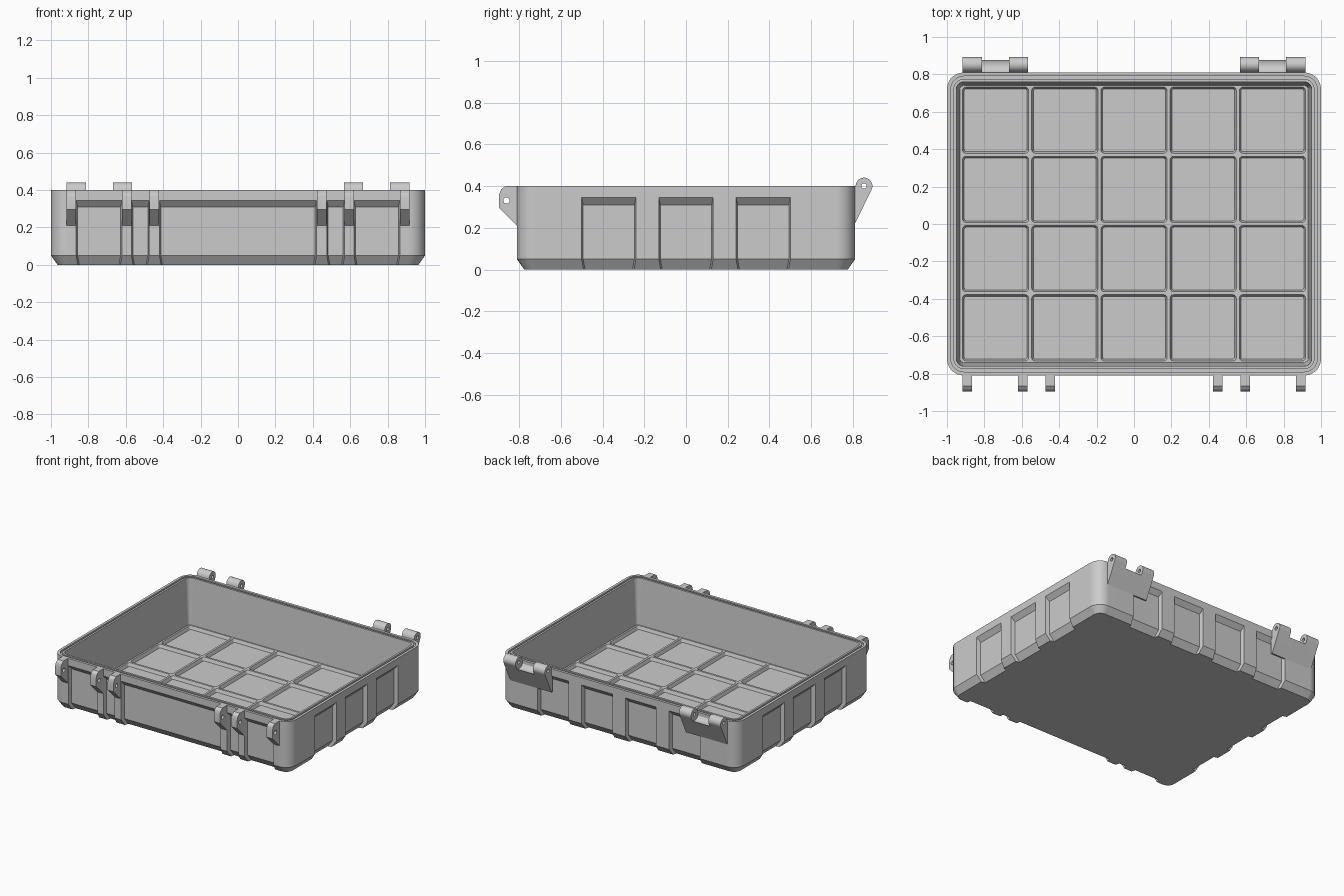
import bpy, bmesh
from math import sin, cos, pi, radians
from mathutils import Matrix, Vector

if "Cube" in bpy.data.objects:
    bpy.data.objects.remove(bpy.data.objects["Cube"], do_unlink=True)

HALF_X, HALF_Y, HEIGHT = 1.0, 0.81, 0.4
FLOOR, CELL_DEPTH, PITCH = 0.05, 0.025, 0.37

grey = bpy.data.materials.new("plain grey")
grey.use_nodes = True
GREY = (0.6, 0.6, 0.6, 1)
grey.diffuse_color = GREY
grey.node_tree.nodes["Principled BSDF"].inputs["Base Color"].default_value = GREY


def finish_mesh(bm, name):
    bmesh.ops.recalc_face_normals(bm, faces=bm.faces)
    mesh = bpy.data.meshes.new(name)
    bm.to_mesh(mesh)
    bm.free()
    mesh.materials.append(grey)
    obj = bpy.data.objects.new(name, mesh)
    bpy.context.collection.objects.link(obj)
    return obj


def activate(obj):
    bpy.ops.object.select_all(action="DESELECT")
    obj.select_set(True)
    bpy.context.view_layer.objects.active = obj


def cut(obj, cutter):
    mod = obj.modifiers.new("cut", "BOOLEAN")
    mod.operation, mod.solver, mod.object = "DIFFERENCE", "EXACT", cutter
    activate(obj)
    bpy.ops.object.modifier_apply(modifier=mod.name)
    bpy.data.objects.remove(cutter, do_unlink=True)


def smooth(obj):
    activate(obj)
    bpy.ops.object.shade_smooth_by_angle(angle=radians(28))
    mod = obj.modifiers.new("weighted normals", "WEIGHTED_NORMAL")
    mod.keep_sharp = True


def rounded_ring(hx, hy, r, z, steps, center=(0, 0)):
    """Rounded rectangle of points, counter-clockwise."""
    pts = []
    for q, (sx, sy) in enumerate([(1, 1), (-1, 1), (-1, -1), (1, -1)]):
        for i in range(steps + 1):
            a = (q + i / steps) * pi / 2
            pts.append((center[0] + sx * (hx - r) + r * cos(a),
                        center[1] + sy * (hy - r) + r * sin(a), z))
    return pts


def loft(bm, rings):
    """Closed solid through rings of equal point count."""
    loops = [[bm.verts.new(p) for p in ring] for ring in rings]
    n = len(loops[0])
    for low, high in zip(loops, loops[1:]):
        for i in range(n):
            j = (i + 1) % n
            bm.faces.new((low[i], low[j], high[j], high[i]))
    bm.faces.new(loops[0][::-1])
    bm.faces.new(loops[-1])


def extrude_x(bm, profile, x0, x1):
    loft(bm, [[(x, y, z) for y, z in profile] for x in (x0, x1)])


def rod_cutter(x0, x1, y, z, r, sides):
    bm = bmesh.new()
    circle = [(y + r * cos(2 * pi * i / sides), z + r * sin(2 * pi * i / sides))
              for i in range(sides)]
    extrude_x(bm, circle, x0, x1)
    return finish_mesh(bm, "rod_cutter")


# Tray shell: outside, grooved rim and cavity in one loft of (inset, height)
shell_profile = [(0.035, 0), (0, 0.05), (0, HEIGHT), (0.02, HEIGHT),
                 (0.02, 0.385), (0.035, 0.385), (0.035, HEIGHT),
                 (0.05, HEIGHT), (0.07, FLOOR)]
bm = bmesh.new()
loft(bm, [rounded_ring(HALF_X - d, HALF_Y - d, 0.09 - d, z, 7)
          for d, z in shell_profile])
tray = finish_mesh(bm, "tray")

# Floor compartments
bm = bmesh.new()
for col in range(5):
    for row in range(4):
        c = ((col - 2) * PITCH, (row - 1.5) * PITCH)
        loft(bm, [rounded_ring(h, h, r, z, 3, c) for h, r, z in
                  ((0.168, 0.012, FLOOR - CELL_DEPTH),
                   (0.177, 0.018, FLOOR),
                   (0.177, 0.018, FLOOR + 0.02))])
cut(tray, finish_mesh(bm, "cell_cutter"))

# Recessed panels: (distance from wall, height) swept along each wall
panel_profile = [(0.02, 0.368), (-0.03, 0.31), (-0.03, 0.05),
                 (-0.072, -0.01), (0.02, -0.01)]


def add_panel(bm, wall, turn, start, end):
    rot = Matrix.Rotation(turn, 3, "Z")
    loft(bm, [[rot @ Vector((x - side * n * 0.25, -wall - n, z))
               for n, z in panel_profile]
              for x, side in ((start, 1), (end, -1))])


bm = bmesh.new()
for start, end in ((-0.865, -0.62), (-0.57, -0.475), (-0.42, 0.42),
                   (0.475, 0.57), (0.62, 0.865)):
    add_panel(bm, HALF_Y, 0, start, end)
for i in range(4):
    mid = (i - 1.5) * PITCH
    add_panel(bm, HALF_Y, pi, mid - 0.13, mid + 0.13)
for turn in (pi / 2, -pi / 2):
    for i in (-1, 0, 1):
        add_panel(bm, HALF_X, turn, i * PITCH - 0.13, i * PITCH + 0.13)
cut(tray, finish_mesh(bm, "panel_cutter"))
smooth(tray)

# Front latch lugs
lug_profile = [(-0.80, 0.4), (-0.865, 0.4), (-0.885, 0.385), (-0.895, 0.36),
               (-0.895, 0.295), (-0.81, 0.21), (-0.80, 0.21)]
for side, label in ((1, "left"), (-1, "right")):
    for x, place in ((0.892, "outer"), (0.595, "middle"), (0.448, "inner")):
        bm = bmesh.new()
        extrude_x(bm, lug_profile, side * x - 0.025, side * x + 0.025)
        lug = finish_mesh(bm, f"latch_lug_{label}_{place}")
        cut(lug, rod_cutter(side * x - 0.1, side * x + 0.1, -0.86, 0.33, 0.015, 16))
        smooth(lug)

# Back hinges: bracket with two knuckles and a cleared gap between them
KY, KZ, KR = 0.853, 0.4, 0.04
arc = [radians(-28 + i * 11) for i in range(19)]
hinge_profile = [(0.80, 0.36), (0.80, 0.22), (0.81, 0.22)]
hinge_profile += [(KY + KR * cos(a), KZ + KR * sin(a)) for a in arc]
for side, label in ((1, "left"), (-1, "right")):
    bm = bmesh.new()
    extrude_x(bm, hinge_profile, side * 0.567, side * 0.917)
    hinge = finish_mesh(bm, f"hinge_{label}")
    cut(hinge, rod_cutter(side * 0.668, side * 0.813, KY, KZ, 0.05, 32))
    cut(hinge, rod_cutter(side * 0.5, side * 0.98, KY, KZ, 0.013, 16))
    smooth(hinge)
